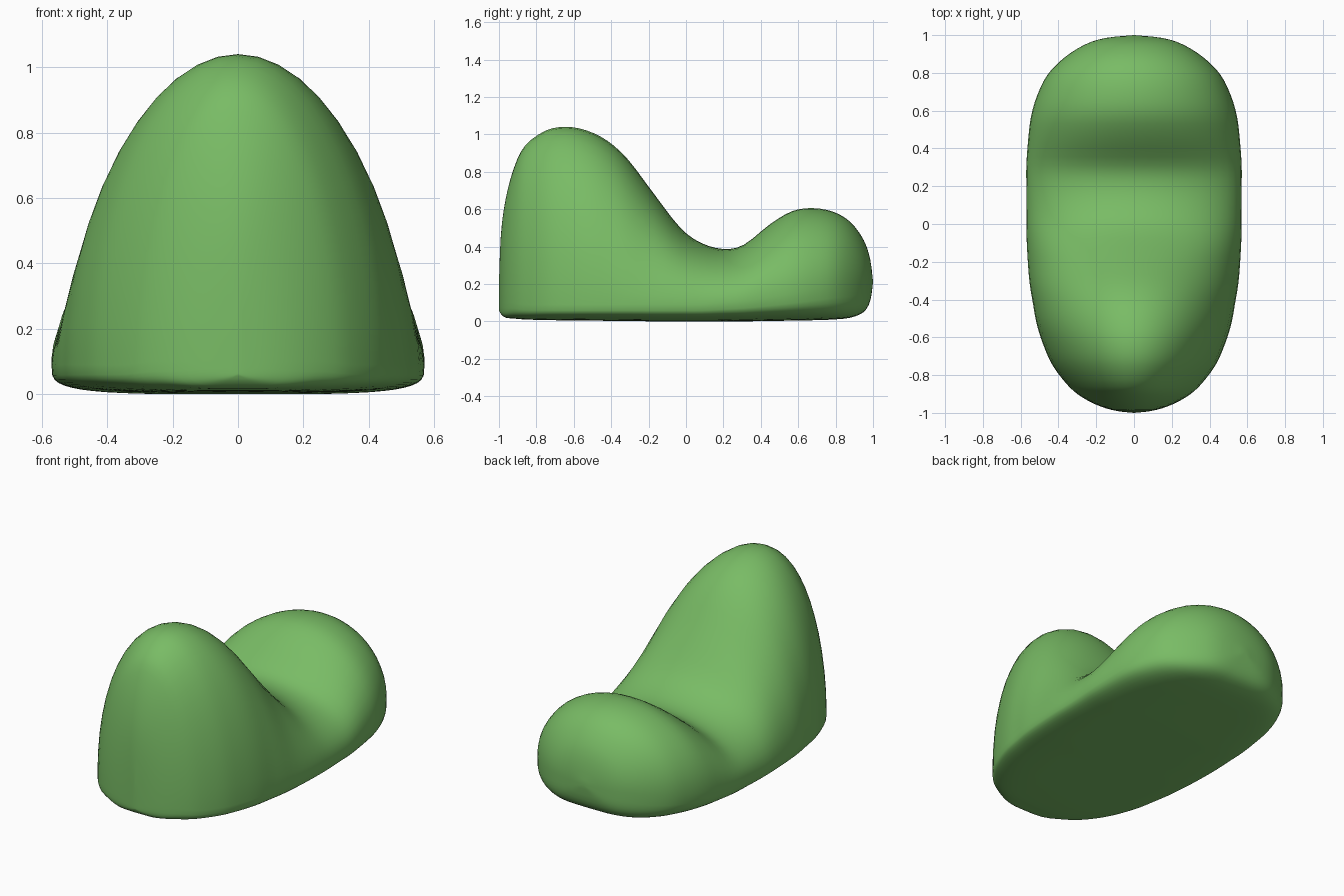
import bpy, bmesh, math

if "Cube" in bpy.data.objects:
    bpy.data.objects.remove(bpy.data.objects["Cube"])

# Key sections along the length: y, half width, top z, underside z, z of widest line
STATIONS = [
    (-1.00, 0.00, 0.20, 0.06, 0.10),
    (-0.99, 0.09, 0.46, 0.04, 0.10),
    (-0.965, 0.18, 0.65, 0.02, 0.10),
    (-0.92, 0.27, 0.82, 0.015, 0.10),
    (-0.86, 0.345, 0.94, 0.01, 0.09),
    (-0.75, 0.43, 1.02, 0.007, 0.09),
    (-0.64, 0.48, 1.04, 0.005, 0.09),
    (-0.53, 0.515, 1.02, 0.004, 0.09),
    (-0.42, 0.535, 0.965, 0.003, 0.09),
    (-0.31, 0.553, 0.865, 0.002, 0.09),
    (-0.17, 0.564, 0.68, 0.0, 0.09),
    (-0.03, 0.57, 0.50, 0.0, 0.09),
    (0.08, 0.57, 0.42, 0.0, 0.09),
    (0.20, 0.57, 0.387, 0.0, 0.10),
    (0.31, 0.57, 0.41, 0.0, 0.11),
    (0.45, 0.56, 0.52, 0.002, 0.13),
    (0.57, 0.545, 0.59, 0.004, 0.15),
    (0.68, 0.513, 0.605, 0.006, 0.17),
    (0.79, 0.458, 0.585, 0.01, 0.19),
    (0.88, 0.37, 0.53, 0.02, 0.20),
    (0.95, 0.26, 0.435, 0.05, 0.21),
    (0.985, 0.15, 0.33, 0.11, 0.21),
    (1.00, 0.00, 0.21, 0.21, 0.21),
]
STEPS, HALF = 3, 24


def blend(a, b, c, d, t):
    return 0.5 * (2*b + (c - a)*t + (2*a - 5*b + 4*c - d)*t*t + (3*b - a - 3*c + d)*t**3)


def sections():
    n = len(STATIONS)
    for i in range(n - 1):
        four = [STATIONS[min(max(k, 0), n - 1)] for k in range(i - 1, i + 3)]
        for s in range(STEPS):
            yield [blend(*v, s / STEPS) for v in zip(*four)]
    yield STATIONS[-1]


def ring(y, w, top, bottom, mid):
    # Domed upper half, nearly flat lower half with a tight rounded edge
    e = 2 - 0.4 * math.exp(-((y + 0.22) / 0.22) ** 2)
    pts = []
    for k in range(HALF):
        a = math.pi * k / HALF
        c, s = math.cos(a), math.sin(a)
        pts.append((w * math.copysign(abs(c), c), y,
                    mid + (top - mid) * (1 - abs(c) ** 2) ** (1 / e)))
    for k in range(HALF):
        a = math.pi * k / HALF
        c, s = -math.cos(a), math.sin(a)
        pts.append((w * math.copysign(abs(c) ** 0.5, c), y,
                    mid - (mid - bottom) * s ** 0.5))
    return pts


# Rounded body: tall hump in front, saddle, low hump behind
bm = bmesh.new()
rings = [[bm.verts.new(p) for p in ring(*s)] for s in sections()]
N = 2 * HALF
for r0, r1 in zip(rings, rings[1:]):
    for k in range(N):
        j = (k + 1) % N
        bm.faces.new((r0[k], r0[j], r1[j], r1[k]))
bmesh.ops.remove_doubles(bm, verts=bm.verts, dist=0.0008)
bmesh.ops.recalc_face_normals(bm, faces=bm.faces)
for f in bm.faces:
    f.smooth = True
mesh = bpy.data.meshes.new("two_humped_body")
bm.to_mesh(mesh)
bm.free()
body = bpy.data.objects.new("two_humped_body", mesh)
bpy.context.collection.objects.link(body)

# Green surface
green = bpy.data.materials.new("green")
green.diffuse_color = (0.19, 0.50, 0.13, 1)
green.use_nodes = True
green.node_tree.nodes["Principled BSDF"].inputs["Base Color"].default_value = green.diffuse_color
mesh.materials.append(green)
